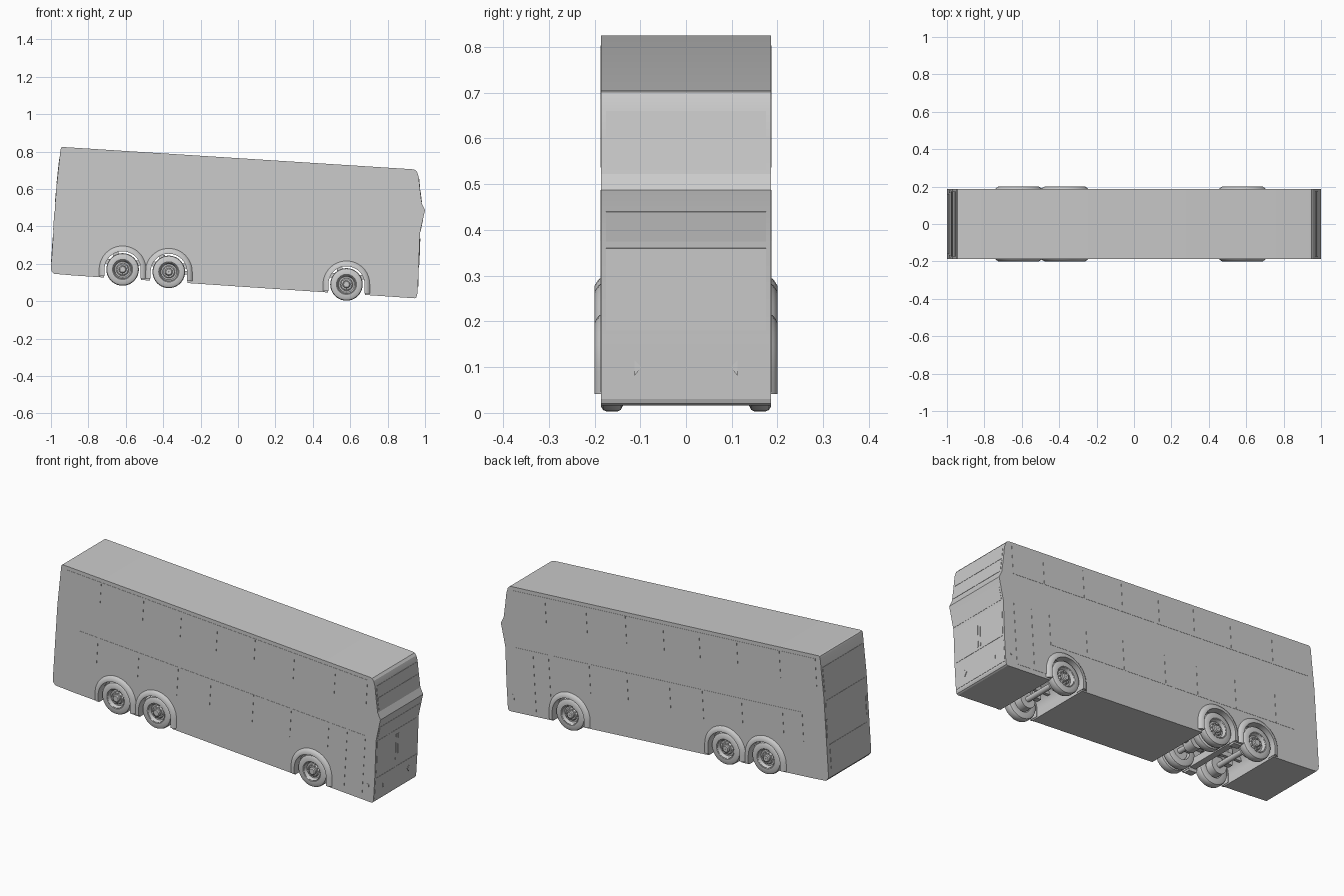
import bpy
import bmesh
from math import sin, cos, pi
from mathutils import Vector

if "Cube" in bpy.data.objects:
    bpy.data.objects.remove(bpy.data.objects["Cube"], do_unlink=True)

GREY = bpy.data.materials.new("plain_grey")
GREY.use_nodes = True
GREY.diffuse_color = (0.6, 0.6, 0.6, 1)
GREY.node_tree.nodes["Principled BSDF"].inputs["Base Color"].default_value = (0.6, 0.6, 0.6, 1)

SIDE = 0.186      # half width of the body
SLOPE = 0.0637    # the whole coach leans nose-down


def finish(name, bm, smooth=False):
    bmesh.ops.recalc_face_normals(bm, faces=bm.faces[:])
    mesh = bpy.data.meshes.new(name)
    bm.to_mesh(mesh)
    bm.free()
    mesh.materials.append(GREY)
    ob = bpy.data.objects.new(name, mesh)
    bpy.context.collection.objects.link(ob)
    if smooth:
        bpy.ops.object.select_all(action='DESELECT')
        ob.select_set(True)
        bpy.context.view_layer.objects.active = ob
        bpy.ops.object.shade_smooth_by_angle(angle=0.6)
    return ob


def prism(name, pts, y0, y1, smooth=False):
    """Extrude an x-z outline across y."""
    bm = bmesh.new()
    face = bm.faces.new([bm.verts.new((x, y0, z)) for x, z in pts])
    out = bmesh.ops.extrude_face_region(bm, geom=[face])
    verts = [v for v in out["geom"] if isinstance(v, bmesh.types.BMVert)]
    bmesh.ops.translate(bm, verts=verts, vec=(0, y1 - y0, 0))
    return finish(name, bm, smooth)


def box(name, x0, x1, y0, y1, z0, z1):
    return prism(name, [(x0, z0), (x1, z0), (x1, z1), (x0, z1)], y0, y1)


def disc(cx, cz, r, n=40):
    return [(cx + r * cos(2 * pi * i / n), cz + r * sin(2 * pi * i / n)) for i in range(n)]


def grid_skin(name, rings, closed):
    """Skin a list of equal-length point rings."""
    bm = bmesh.new()
    rows = [[bm.verts.new(p) for p in ring] for ring in rings]
    count = len(rows)
    for i in range(count if closed else count - 1):
        a, b = rows[i], rows[(i + 1) % count]
        for j in range(len(a)):
            k = (j + 1) % len(a)
            bm.faces.new((a[j], a[k], b[k], b[j]))
    if not closed:
        bm.faces.new(rows[0])
        bm.faces.new(rows[-1])
    return finish(name, bm, True)


def side_plate(name, s, x0, x1, d0, d1):
    """Thin plate on a side wall, measured down from the roof line."""
    def at(x, d):
        return (x - SLOPE * d, 0.765 - SLOPE * x - d)
    pts = [at(x0, d0), at(x1, d0), at(x1, d1), at(x0, d1)]
    prism(name, pts, s * (SIDE - 0.002), s * (SIDE + 0.0012))


def end_plate(name, a, b, y0, y1, out):
    """Thin plate lying on an end wall between two profile points."""
    a, b = Vector(a), Vector(b)
    d = (b - a).normalized()
    n = Vector((d.y, -d.x))
    if n.x * out < 0:
        n = -n
    prism(name, [a - n * 0.002, b - n * 0.002, b + n * 0.0015, a + n * 0.0015], y0, y1)


# Body shell
profile = [(-0.998, 0.162), (-0.985, 0.147), (-0.88, 0.138), (-0.73, 0.128),
           (0.945, 0.016), (0.953, 0.02), (0.957, 0.03), (0.965, 0.155),
           (0.973, 0.365), (0.997, 0.475), (1.0, 0.487), (0.983, 0.522),
           (0.973, 0.6), (0.966, 0.665), (0.958, 0.69), (0.948, 0.702),
           (0.935, 0.7055), (-0.937, 0.8247), (-0.945, 0.822), (-0.949, 0.812),
           (-0.972, 0.6), (-0.988, 0.36), (-1.0, 0.18)]
body = prism("body_shell", profile, -SIDE, SIDE)

# Wheel wells cut through the body
axles = {"tag": (-0.617, 0.17), "drive": (-0.37, 0.157), "front": (0.58, 0.09)}
cutters = []
for x, z in axles.values():
    cutters.append(prism("well_cutter", disc(x, z, 0.1), -0.3, 0.3))
    cutters.append(box("well_cutter", x - 0.0995, x + 0.0995, -0.3, 0.3, z - 0.2, z))
cutters.append(box("well_cutter", -0.66, -0.33, -0.15, 0.15, -0.1, 0.235))
for c in cutters:
    mod = body.modifiers.new("well", 'BOOLEAN')
    mod.operation, mod.solver, mod.object = 'DIFFERENCE', 'EXACT', c
    bpy.ops.object.select_all(action='DESELECT')
    body.select_set(True)
    bpy.context.view_layer.objects.active = body
    bpy.ops.object.modifier_apply(modifier=mod.name)
    bpy.data.objects.remove(c, do_unlink=True)
bpy.ops.object.shade_smooth_by_angle(angle=0.3)


def wheel_arch(name, s, cx, cz):
    """Tapered flare around a wheel opening, with short straight legs."""
    section = [(0.127, SIDE - 0.002), (0.121, 0.192), (0.108, 0.2), (0.097, 0.2),
               (0.097, 0.15), (0.101, 0.15), (0.101, SIDE - 0.002)]
    path = [(1, 0, -0.042 - SLOPE * 0.1)]
    path += [(cos(pi * i / 24), sin(pi * i / 24), 0) for i in range(25)]
    path += [(-1, 0, -0.042 + SLOPE * 0.1)]
    rings = [[(cx + r * c, s * y, cz + r * n + dz) for r, y in section] for c, n, dz in path]
    grid_skin(name, rings, False)


def lathe(name, s, cx, cz, outline, n=40):
    """Revolve (radius, y) points around a wheel axis."""
    rings = [[(cx + r * cos(2 * pi * i / n), s * y, cz + r * sin(2 * pi * i / n))
              for r, y in outline] for i in range(n)]
    grid_skin(name, rings, True)


TYRE = [(0.05, 0.183), (0.054, 0.186), (0.076, 0.186), (0.084, 0.181), (0.087, 0.173),
        (0.087, 0.15), (0.083, 0.142), (0.074, 0.138), (0.05, 0.138)]
RIM = [(0.053, 0.183), (0.049, 0.185), (0.046, 0.178), (0.042, 0.168), (0.034, 0.168),
       (0.028, 0.173), (0.004, 0.173), (0.004, 0.145), (0.053, 0.145)]
HUB = [(0.021, 0.17), (0.02, 0.182), (0.015, 0.186), (0.001, 0.186), (0.001, 0.16), (0.021, 0.16)]

# Wheels, arches and axles
for label, (x, z) in axles.items():
    for s, hand in ((1, "left"), (-1, "right")):
        tag = f"{label}_{hand}"
        wheel_arch(f"wheel_arch_{tag}", s, x, z)
        lathe(f"tyre_{tag}", s, x, z, TYRE)
        lathe(f"rim_{tag}", s, x, z, RIM)
        lathe(f"hub_{tag}", s, x, z, HUB, 20)
        for i in range(10):
            a = 2 * pi * i / 10
            prism(f"wheel_nut_{tag}", disc(x + 0.029 * cos(a), z + 0.029 * sin(a), 0.0035, 6),
                  s * 0.165, s * 0.178)
        if label == "drive":
            lathe(f"inner_tyre_{tag}", s, x, z, [(r, y - 0.052) for r, y in TYRE])
        prism(f"brake_drum_{tag}", disc(x, z, 0.045, 24), s * 0.1, s * 0.15, True)
        box(f"air_spring_{tag}", x - 0.05, x - 0.02, s * 0.06, s * 0.09, z, z + 0.09)
    prism(f"axle_{label}", disc(x, z, 0.014, 16), -0.14, 0.14, True)
    if label == "drive":
        prism("differential", disc(x, z, 0.04, 20), -0.03, 0.03, True)

# Chassis rails and struts visible in the open wells
for s, hand in ((1, "left"), (-1, "right")):
    for name, x0, x1 in (("rear", -0.72, -0.27), ("front", 0.47, 0.69)):
        prism(f"chassis_rail_{name}_{hand}",
              [(x, 0.128 - SLOPE * x + h) for x, h in
               ((x0, 0.03), (x1, 0.03), (x1, 0.055), (x0, 0.055))], s * 0.045, s * 0.062)
box("rear_cross_member", -0.51, -0.475, -0.15, 0.15, 0.13, 0.17)
prism("drive_shaft", [(-0.37, 0.15), (-0.25, 0.14), (-0.25, 0.16), (-0.37, 0.17)], -0.01, 0.01)

# Side glazing and doors
upper = [-0.92, -0.70, -0.44, -0.21, 0.01, 0.24, 0.48, 0.73, 0.925]
lower = [-0.82, -0.70, -0.45, -0.21, -0.01, 0.25, 0.48, 0.71]
GAP = 0.002
for s, hand in ((1, "left"), (-1, "right")):
    for a, b in zip(upper, upper[1:]):
        side_plate(f"upper_window_{hand}", s, a + GAP, b - GAP, 0.02, 0.17)
    for a, b in zip(lower, lower[1:]):
        side_plate(f"lower_window_{hand}", s, a + GAP, b - GAP, 0.33, 0.49)
    for a, b in ((0.73, 0.82), (0.825, 0.93)):
        side_plate(f"door_leaf_{hand}", s, a, b, 0.33, 0.66)
    side_plate(f"side_lamp_{hand}", s, 0.957, 0.967, 0.59, 0.62)

# Front glazing, bumper, wipers and lamps
end_plate("upper_windscreen", (0.982, 0.53), (0.974, 0.595), -0.175, 0.175, 1)
end_plate("upper_windscreen_top", (0.9725, 0.603), (0.967, 0.66), -0.175, 0.175, 1)
end_plate("lower_windscreen_brow", (0.975, 0.375), (0.989, 0.44), -0.175, 0.175, 1)
end_plate("lower_windscreen", (0.966, 0.18), (0.9725, 0.36), -0.175, 0.175, 1)
end_plate("front_bumper", (0.9575, 0.04), (0.9645, 0.152), -0.18, 0.18, 1)
for s, hand in ((1, "left"), (-1, "right")):
    bm = bmesh.new()
    for pts in (((0.113, 0.08), (0.113, 0.115), (0.098, 0.1)),):
        f = bm.faces.new([bm.verts.new((0.9655, s * y, z)) for y, z in pts])
        out = bmesh.ops.extrude_face_region(bm, geom=[f])["geom"]
        bmesh.ops.translate(bm, vec=(-0.008, 0, 0),
                            verts=[v for v in out if isinstance(v, bmesh.types.BMVert)])
    finish(f"headlamp_{hand}", bm)
    end_plate(f"wiper_{hand}", (0.9685, 0.195), (0.9735, 0.335), s * 0.006, s * 0.012, 1)

# Rear glazing, engine hatch and bumper
end_plate("rear_window", (-0.955, 0.76), (-0.969, 0.63), -0.175, 0.175, -1)
end_plate("rear_band", (-0.9735, 0.58), (-0.977, 0.53), -0.175, 0.175, -1)
end_plate("engine_hatch", (-0.9895, 0.34), (-0.998, 0.21), -0.16, 0.16, -1)
for s, hand in ((1, "left"), (-1, "right")):
    end_plate(f"tail_lamp_{hand}", (-0.9805, 0.48), (-0.987, 0.38), s * 0.165, s * 0.178, -1)
